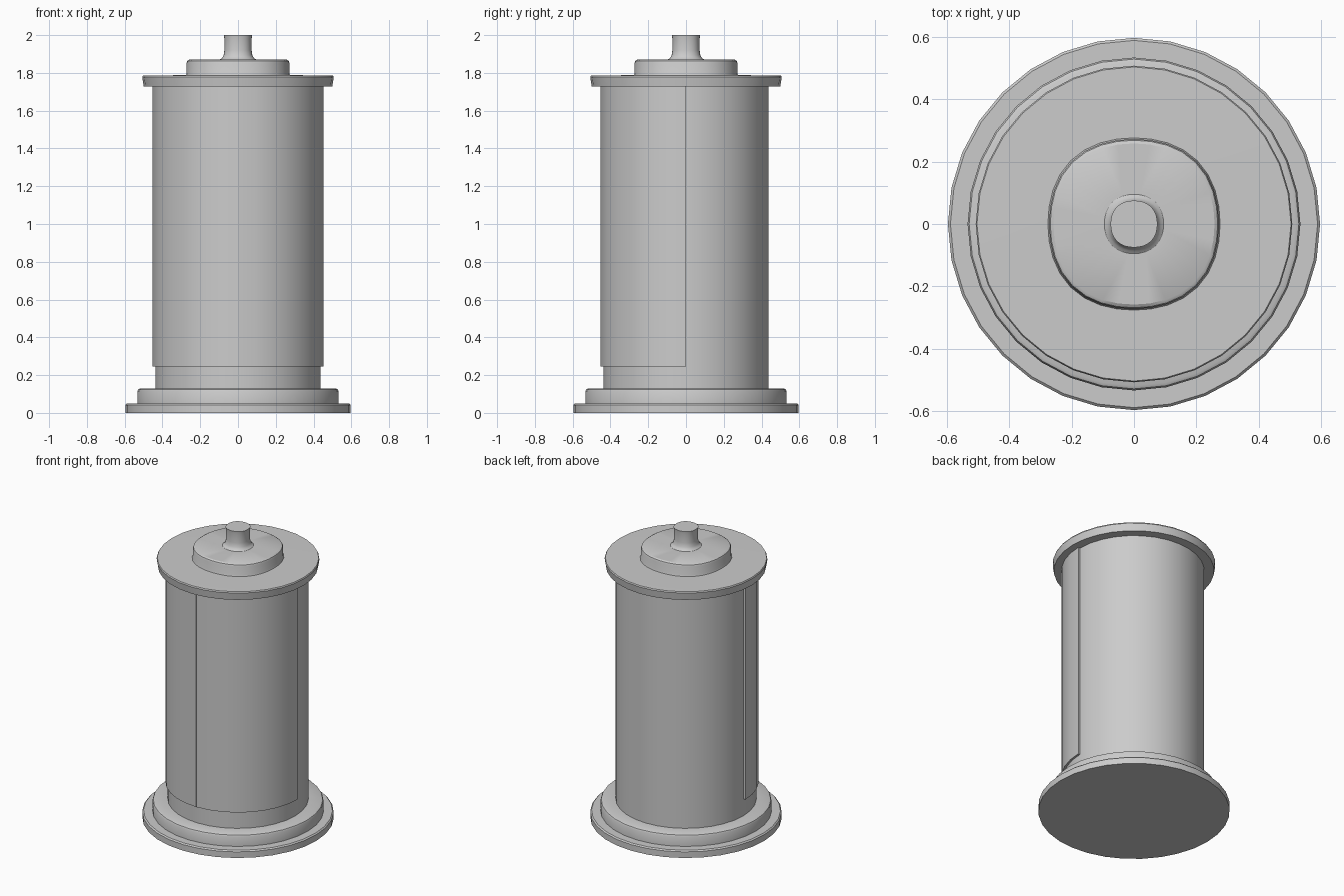
import bpy
import bmesh
from math import pi, sin, cos

if "Cube" in bpy.data.objects:
    bpy.data.objects.remove(bpy.data.objects["Cube"])


def finish(bm, name):
    bmesh.ops.recalc_face_normals(bm, faces=bm.faces[:])
    mesh = bpy.data.meshes.new(name)
    bm.to_mesh(mesh)
    bm.free()
    obj = bpy.data.objects.new(name, mesh)
    bpy.context.collection.objects.link(obj)
    bpy.ops.object.select_all(action='DESELECT')
    obj.select_set(True)
    bpy.context.view_layer.objects.active = obj
    bpy.ops.object.shade_smooth_by_angle(angle=pi / 6)
    return obj


def turned(name, profile, sides=32, square=0.0):
    """Closed turned solid from (radius, z) pairs; square swells the diagonals."""
    bm = bmesh.new()
    rings = []
    for r, z in profile:
        ring = []
        for i in range(sides):
            a = 2 * pi * i / sides
            k = r * (1 + square * sin(2 * a) ** 2)
            ring.append(bm.verts.new((k * cos(a), k * sin(a), z)))
        rings.append(ring)
    for low, high in zip(rings, rings[1:]):
        for i in range(sides):
            j = (i + 1) % sides
            bm.faces.new((low[i], low[j], high[j], high[i]))
    bm.faces.new(rings[0][::-1])
    bm.faces.new(rings[-1])
    return finish(bm, name)


def curved_panel(name, start, end, inner, outer, z0, z1, steps=8):
    """Thick curved sheet between two angles."""
    bm = bmesh.new()
    loops = []
    for i in range(steps + 1):
        a = start + (end - start) * i / steps
        loops.append([bm.verts.new((r * cos(a), r * sin(a), z))
                      for r, z in ((inner, z0), (outer, z0), (outer, z1), (inner, z1))])
    for p, q in zip(loops, loops[1:]):
        for i in range(4):
            j = (i + 1) % 4
            bm.faces.new((p[i], p[j], q[j], q[i]))
    bm.faces.new(loops[0])
    bm.faces.new(loops[-1])
    return finish(bm, name)


# Stepped base
turned("base_plate", [(0.596, 0), (0.596, 0.042), (0.588, 0.05), (0.5, 0.05)])
turned("base_step", [(0.533, 0.045), (0.533, 0.115), (0.528, 0.125),
                     (0.518, 0.13), (0.42, 0.13)])

# Main drum
turned("drum", [(0.438, 0.125), (0.438, 1.735)])

# Two quarter-round doors on the front half, meeting at a fine seam
gap = 0.002
curved_panel("left_door", pi, 1.5 * pi - gap, 0.43, 0.452, 0.245, 1.735)
curved_panel("right_door", 1.5 * pi + gap, 2 * pi, 0.43, 0.452, 0.245, 1.735)

# Lid with a slightly flared rim
turned("lid", [(0.499, 1.728), (0.507, 1.778), (0.503, 1.786), (0.29, 1.788)])

# Softly squared collar and the spindle rising from it
turned("collar", [(0.278, 1.783), (0.272, 1.797), (0.272, 1.853), (0.268, 1.864),
                  (0.258, 1.87), (0.1, 1.872)], square=0.04)
turned("spindle", [(0.102, 1.868), (0.086, 1.877), (0.076, 1.893), (0.072, 1.92),
                   (0.072, 1.98), (0.075, 2.0)], square=0.04)
